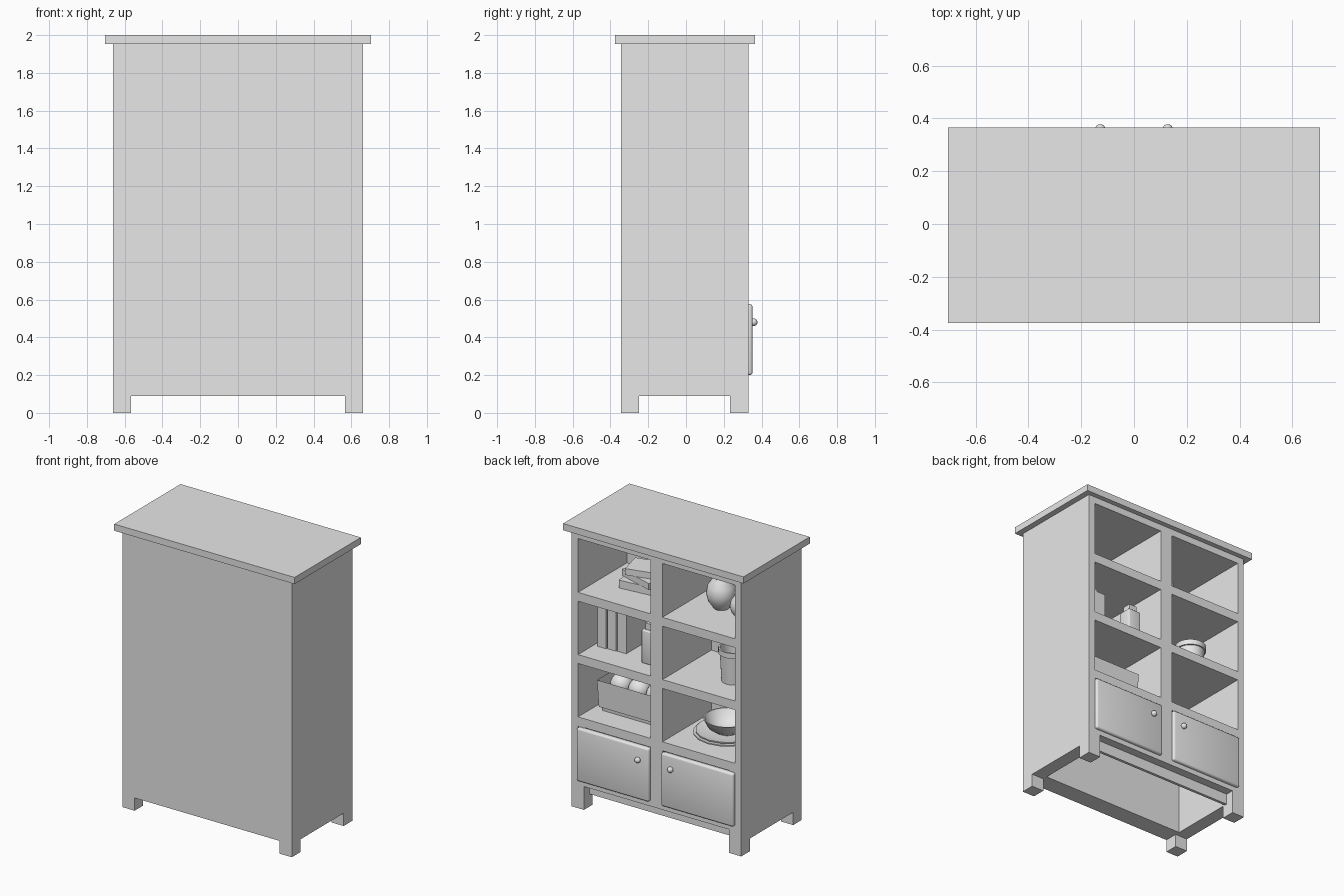
import bpy, bmesh, math
from mathutils import Matrix

cube = bpy.data.objects.get("Cube")
if cube:
    bpy.data.objects.remove(cube, do_unlink=True)

GRAY = (0.8, 0.8, 0.8, 1)
mat = bpy.data.materials.new("plain_gray")
mat.use_nodes = True
mat.diffuse_color = GRAY
mat.node_tree.nodes["Principled BSDF"].inputs["Base Color"].default_value = GRAY


def finish(name, bm, smooth=False):
    bmesh.ops.recalc_face_normals(bm, faces=bm.faces)
    mesh = bpy.data.meshes.new(name)
    bm.to_mesh(mesh)
    bm.free()
    mesh.materials.append(mat)
    ob = bpy.data.objects.new(name, mesh)
    bpy.context.collection.objects.link(ob)
    if smooth:
        bpy.ops.object.select_all(action="DESELECT")
        ob.select_set(True)
        bpy.context.view_layer.objects.active = ob
        bpy.ops.object.shade_smooth_by_angle(angle=math.radians(40))
    return ob


def box(name, x, y, z, bevel=0, turn=0):
    """Box from (min, max) ranges, optionally rounded and turned about z."""
    bm = bmesh.new()
    bmesh.ops.create_cube(bm, size=1)
    bmesh.ops.scale(bm, vec=(x[1] - x[0], y[1] - y[0], z[1] - z[0]), verts=bm.verts)
    if bevel:
        bmesh.ops.bevel(bm, geom=bm.edges[:], offset=bevel, segments=3,
                        profile=0.5, affect="EDGES")
    bmesh.ops.rotate(bm, cent=(0, 0, 0), matrix=Matrix.Rotation(turn, 3, "Z"), verts=bm.verts)
    bmesh.ops.translate(bm, vec=[sum(r) / 2 for r in (x, y, z)], verts=bm.verts)
    return finish(name, bm, bevel > 0)


def ball(name, pos, r):
    bm = bmesh.new()
    bmesh.ops.create_uvsphere(bm, u_segments=20, v_segments=12, radius=r)
    bmesh.ops.translate(bm, vec=pos, verts=bm.verts)
    return finish(name, bm, True)


def lathe(name, pos, profile, steps=24):
    """Spin a (radius, height) profile that starts and ends on the axis."""
    bm = bmesh.new()
    pts = [bm.verts.new((r, 0, h)) for r, h in profile]
    edges = [bm.edges.new(p) for p in zip(pts, pts[1:])]
    bmesh.ops.spin(bm, geom=pts + edges, cent=(0, 0, 0), axis=(0, 0, 1),
                   angle=2 * math.pi, steps=steps)
    bmesh.ops.remove_doubles(bm, verts=bm.verts, dist=0.0005)
    bmesh.ops.translate(bm, vec=pos, verts=bm.verts)
    return finish(name, bm, True)


W, FRONT, OPEN = 0.663, -0.345, 0.33      # half width, closed side, open side
BACK = -0.215                             # inside of the closed wall
INNER, MID = 0.613, 0.047                 # cell edges in x
FLOORS = [1.525, 1.085, 0.645]            # shelf tops, upper to lower
LOW = 0.09

# Carcass
box("top_board", (-0.705, 0.705), (-0.375, 0.365), (1.953, 2))
box("closed_wall", (-W, W), (FRONT, BACK), (LOW, 1.955))
box("top_rail", (-INNER, INNER), (BACK, OPEN), (1.905, 1.955))
for i, z in enumerate(FLOORS):
    box(f"shelf_{i + 1}", (-INNER, INNER), (BACK, OPEN), (z - 0.063, z))
box("divider", (-MID, MID), (BACK, OPEN), (FLOORS[-1], 1.905))
box("door_post", (-MID, MID), (0.27, OPEN), (0.2, 0.585))
box("bottom_rail", (-INNER, INNER), (0.27, OPEN), (0.165, 0.205))
box("skirt", (-0.567, 0.567), (0.25, 0.27), (LOW, 0.205))

for s, side in ((1, "left"), (-1, "right")):
    def span(a, b):
        return (min(s * a, s * b), max(s * a, s * b))

    box(f"{side}_wall", span(INNER, W), (BACK, OPEN), (LOW, 1.955))
    box(f"{side}_lower_lining", span(0.567, INNER), (BACK, 0.325), (LOW, 0.582))
    for y, end in (((FRONT, -0.25), "closed"), ((0.233, OPEN), "open")):
        box(f"{side}_{end}_leg", span(0.567, W), y, (0, 0.165 if end == "open" else LOW))
    # Door with rounded edges and a knob
    box(f"{side}_door", span(MID, INNER), (0.31, 0.352), (0.2, 0.576), 0.014)
    ball(f"{side}_knob", (s * 0.128, 0.358, 0.48), 0.02)

# Lying books in the upper cell
z = FLOORS[0]
for i, (hw, hd, t, turn) in enumerate(((0.15, 0.11, 0.055, 0.1), (0.14, 0.1, 0.045, -0.3),
                                       (0.12, 0.09, 0.045, 0.25))):
    box(f"lying_book_{i + 1}", (0.3 - hw, 0.3 + hw), (-hd, hd), (z, z + t), 0, turn)
    z += t

# Standing books and a small bottle
z = FLOORS[1]
for i, h in enumerate((0.29, 0.31, 0.3)):
    x = 0.585 - 0.075 * i
    box(f"standing_book_{i + 1}", (x - 0.068, x), (-0.08, 0.155 - 0.006 * i), (z, z + h))
box("bottle_body", (0.11, 0.21), (0.1, 0.2), (z, z + 0.235), 0.008)
box("bottle_neck", (0.13, 0.19), (0.12, 0.18), (z + 0.23, z + 0.28))

# Open tapered basket with balls
z = FLOORS[2]
bm = bmesh.new()
bmesh.ops.create_cube(bm, size=1)
for v in bm.verts:
    up = v.co.z > 0
    v.co.x = 0.34 + v.co.x * (0.46 if up else 0.40)
    v.co.y = 0.03 + v.co.y * (0.30 if up else 0.26)
    v.co.z = z + (0.215 if up else 0)
top = [f for f in bm.faces if f.normal.z > 0.9]
bmesh.ops.inset_region(bm, faces=top, thickness=0.012)
bmesh.ops.translate(bm, vec=(0, 0, -0.19), verts=top[0].verts)
finish("basket", bm)
for i in range(3):
    ball(f"basket_ball_{i + 1}", (0.48 - 0.14 * i, 0.03, z + 0.155), 0.075)

# Vases
vase = [(0, 0), (0.05, 0), (0.085, 0.05), (0.1, 0.105), (0.088, 0.16), (0.06, 0.2),
        (0.052, 0.215), (0.062, 0.24), (0.054, 0.24), (0.044, 0.212), (0, 0.2)]
lathe("large_vase", (-0.27, -0.01, FLOORS[0]), vase)
lathe("small_vase", (-0.45, 0.03, FLOORS[0]), [(r * 0.72, h * 0.7) for r, h in vase])

# Pot with a rim
lathe("pot", (-0.425, 0.07, FLOORS[1]),
      [(0, 0), (0.082, 0), (0.092, 0.195), (0.102, 0.195), (0.102, 0.232),
       (0.09, 0.232), (0.078, 0.02), (0, 0.02)])

# Plates and bowl
z = FLOORS[2]
plate = [(0, 0), (0.13, 0), (0.22, 0.022), (0.22, 0.03), (0.13, 0.012), (0, 0.012)]
for i, k in enumerate((1, 0.93)):
    lathe(f"plate_{i + 1}", (-0.33, 0.01, z + 0.014 * i), [(r * k, h) for r, h in plate], 16)
lathe("bowl", (-0.33, 0.01, z + 0.026),
      [(0, 0), (0.07, 0), (0.125, 0.04), (0.155, 0.1), (0.146, 0.1),
       (0.115, 0.046), (0.065, 0.012), (0, 0.012)])
